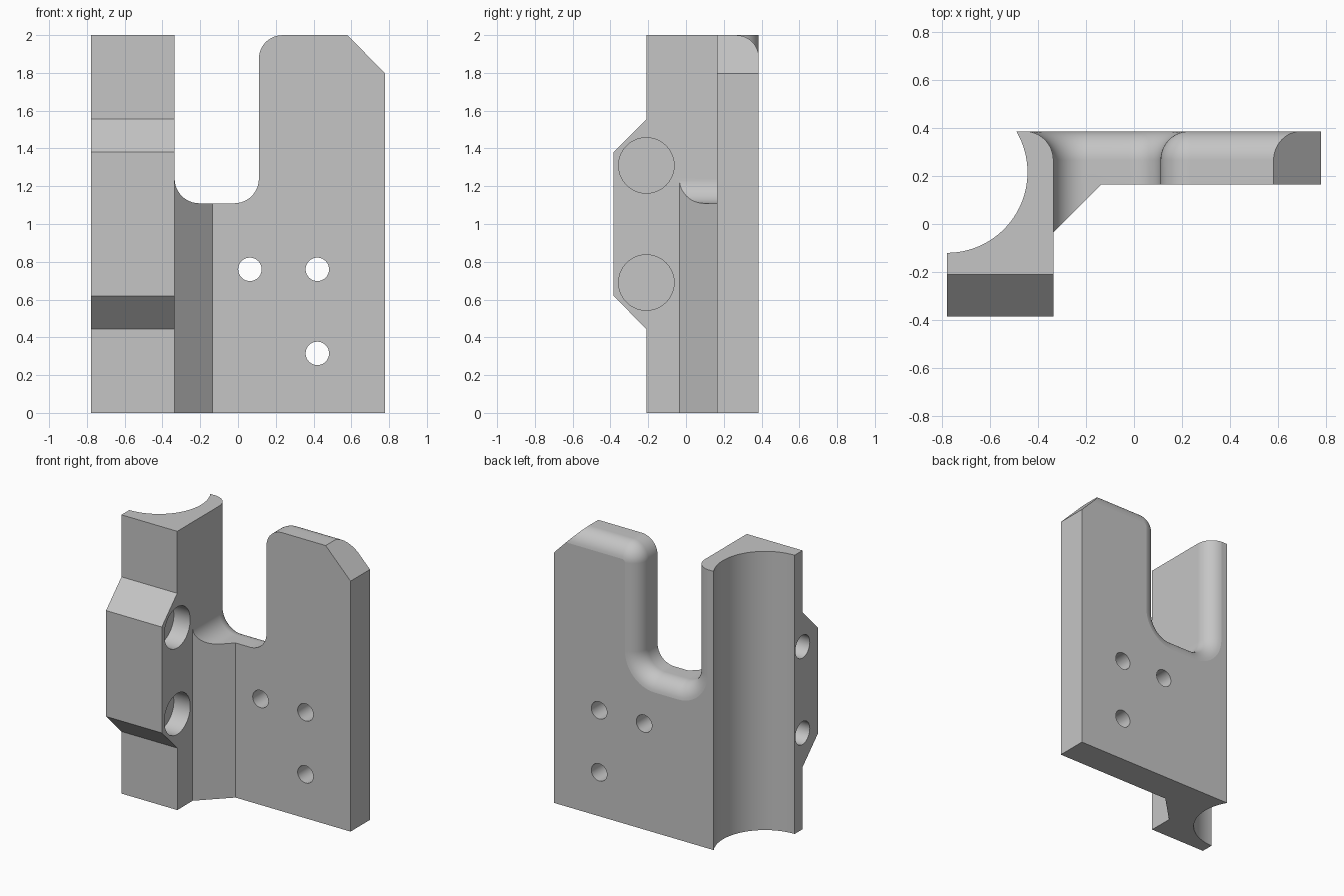
import bpy, bmesh
from math import sin, cos, pi, radians, asin

cube = bpy.data.objects.get("Cube")
if cube:
    bpy.data.objects.remove(cube, do_unlink=True)

grey = bpy.data.materials.new("plain_grey")
grey.use_nodes = True
colour = (0.56, 0.56, 0.56, 1)
grey.diffuse_color = colour
for node in grey.node_tree.nodes:
    if node.type == 'BSDF_PRINCIPLED':
        node.inputs["Base Color"].default_value = colour

PLACE = {'x': lambda u, v, w: (w, u, v),
         'y': lambda u, v, w: (u, w, v),
         'z': lambda u, v, w: (u, v, w)}


def arc(cu, cv, r, a0, a1, n=12):
    """Points on an arc, angles in degrees."""
    angles = [radians(a0 + (a1 - a0) * i / n) for i in range(n + 1)]
    return [(cu + r * cos(a), cv + r * sin(a)) for a in angles]


def loft(name, rings, axis):
    """Closed solid through (outline, depth) rings along an axis."""
    bm = bmesh.new()
    loops = [[bm.verts.new(PLACE[axis](u, v, w)) for u, v in pts] for pts, w in rings]
    n = len(loops[0])
    for a, b in zip(loops, loops[1:]):
        for i in range(n):
            j = (i + 1) % n
            bm.faces.new((a[i], a[j], b[j], b[i]))
    bm.faces.new(loops[0])
    bm.faces.new(loops[-1])
    bmesh.ops.recalc_face_normals(bm, faces=bm.faces)
    mesh = bpy.data.meshes.new(name)
    bm.to_mesh(mesh)
    bm.free()
    mesh.materials.append(grey)
    obj = bpy.data.objects.new(name, mesh)
    bpy.context.collection.objects.link(obj)
    return obj


def prism(name, pts, axis, lo, hi):
    return loft(name, [(pts, lo), (pts, hi)], axis)


def cylinder(name, u, v, r, axis, lo, hi):
    return prism(name, arc(u, v, r, 0, 360, 40)[:-1], axis, lo, hi)


# Main body: plate, gusset and clamp block with a concave tube seat
HALF, BACK, FRONT = 0.778, 0.385, -0.385
SEAT_Y, SEAT_R = 0.215, 0.335
SLOT_L, SLOT_R, FLOOR = -0.335, 0.11, 1.11
start = asin((BACK - SEAT_Y) / SEAT_R) * 180 / pi
plan = [(-HALF, FRONT), (SLOT_L, FRONT), (SLOT_L, -0.035), (-0.135, 0.165),
        (HALF, 0.165), (HALF, BACK)]
plan += arc(-HALF, SEAT_Y, SEAT_R, start, -90, 32)
body = prism("bracket_body", plan, 'z', 0, 2)

cutters = []


# Slot and upper plate edge, with the back edge rounded over
def slot_outline(d):
    ri, ro = 0.13, 0.125
    pts = [(SLOT_L - d, 2.3)]
    pts += arc(SLOT_L + ri, FLOOR + ri, ri + d, 180, 270)
    pts += arc(SLOT_R - ri, FLOOR + ri, ri + d, 270, 360)
    pts += arc(SLOT_R + ro, 2 - ro, ro - d, 180, 90)
    return pts + [(1.2, 2 - d), (1.2, 2.3)]


ROUND, STEPS = 0.12, 12
rings = [(slot_outline(0.0005), -0.6)]
for i in range(STEPS + 1):
    a = pi / 2 * i / STEPS
    rings.append((slot_outline(0.0005 + ROUND * (1 - cos(a))), 0.266 + ROUND * sin(a)))
rings.append((slot_outline(0.0005 + ROUND), 0.5))
cutters.append(loft("slot_cutter", rings, 'y'))

# Sloped corner of the plate
cutters.append(prism("corner_cutter", [(0.385, 2.2), (0.97, 1.6), (0.97, 2.2)], 'y', -0.6, 0.6))

# Front of the block stepped back above and below the raised pad
step = [(-0.21, 2.5), (-0.21, 1.555), (FRONT, 1.38), (-0.6, 1.165), (-0.6, 2.5)]
cutters.append(prism("upper_step_cutter", step, 'x', -1, 0))
cutters.append(prism("lower_step_cutter", [(y, 2 - z) for y, z in step], 'x', -1, 0))

# Blind bolt pockets on the inner side, narrower holes on the outer side
for z in (0.69, 1.31):
    cutters.append(cylinder("pocket_cutter", -0.21, z, 0.147, 'x', -0.465, -0.2))
    cutters.append(cylinder("bolt_cutter", -0.21, z, 0.082, 'x', -1, -0.485))

# Plate holes
for x, z in ((0.063, 0.76), (0.42, 0.76), (0.42, 0.315)):
    cutters.append(cylinder("plate_hole_cutter", x, z, 0.062, 'y', 0, 0.6))

bpy.ops.object.select_all(action='DESELECT')
bpy.context.view_layer.objects.active = body
body.select_set(True)
for cutter in cutters:
    mod = body.modifiers.new("cut", 'BOOLEAN')
    mod.operation = 'DIFFERENCE'
    mod.solver = 'EXACT'
    mod.object = cutter
    bpy.ops.object.modifier_apply(modifier=mod.name)
    bpy.data.objects.remove(cutter, do_unlink=True)

# Smooth curves, flat planes
bpy.ops.object.shade_smooth_by_angle(angle=radians(25))
weighted = body.modifiers.new("weighted_normals", 'WEIGHTED_NORMAL')
weighted.keep_sharp = True
